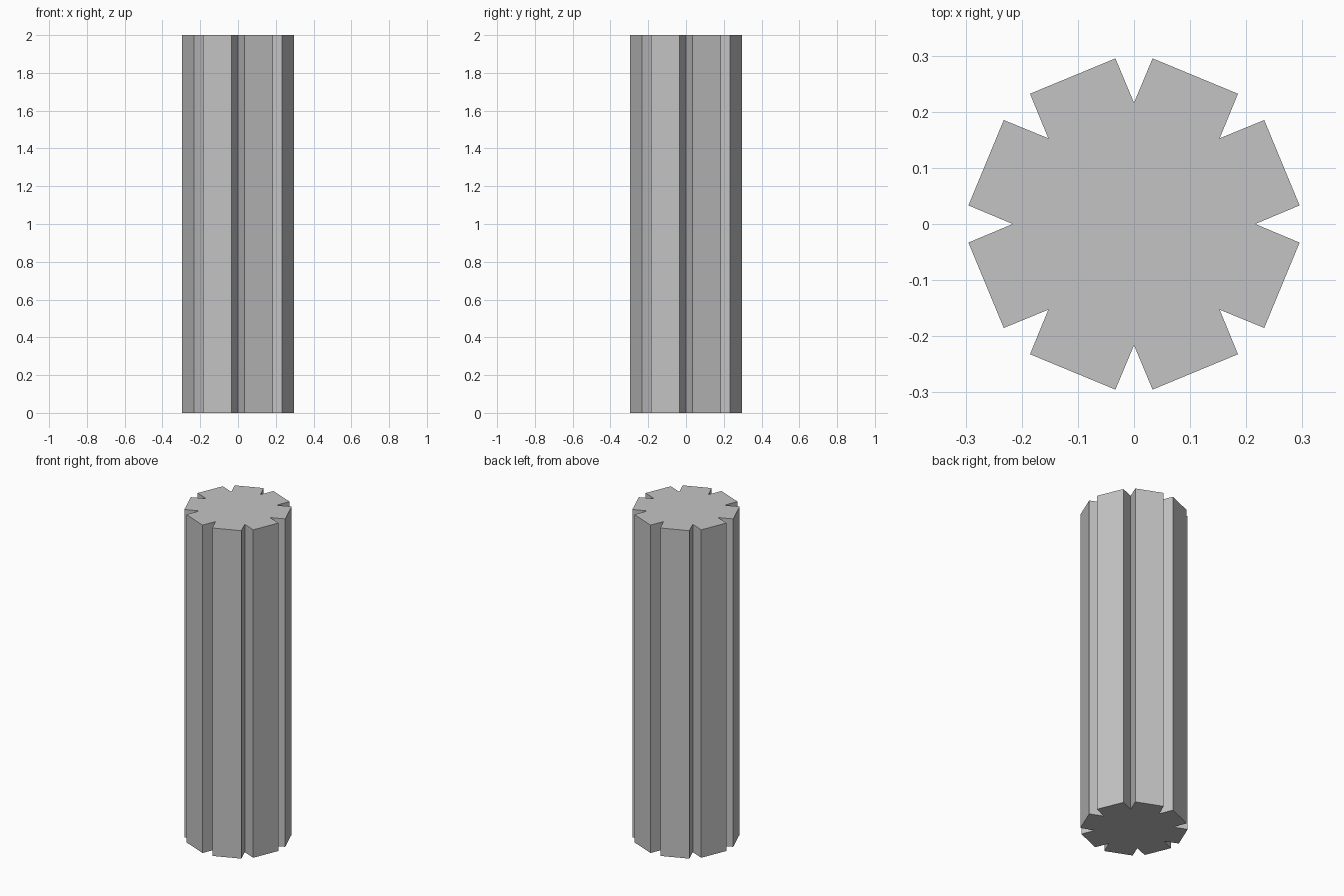
import bpy
import bmesh
from math import cos, sin, radians

cube = bpy.data.objects.get("Cube")
if cube:
    bpy.data.objects.remove(cube, do_unlink=True)

HEIGHT = 2.0
FLUTES = 8
RIDGE_RADIUS = 0.297    # outer corners of each rib
GROOVE_RADIUS = 0.216   # bottom of each V groove
HALF_OPENING = 6.4      # degrees from groove centre to rib corner

# Plain stone grey
stone = bpy.data.materials.new("stone_grey")
stone.use_nodes = True
grey = (0.55, 0.55, 0.55, 1)
stone.diffuse_color = grey
stone.node_tree.nodes["Principled BSDF"].inputs["Base Color"].default_value = grey


def polar(radius, degrees):
    a = radians(degrees)
    return (radius * cos(a), radius * sin(a), 0)


# Fluted outline: rib corner, groove bottom, rib corner, repeated around
outline = []
for i in range(FLUTES):
    centre = i * 360 / FLUTES
    outline += [polar(RIDGE_RADIUS, centre - HALF_OPENING),
                polar(GROOVE_RADIUS, centre),
                polar(RIDGE_RADIUS, centre + HALF_OPENING)]

# Extrude the outline into the column shaft
bm = bmesh.new()
base = bm.faces.new([bm.verts.new(p) for p in outline])
result = bmesh.ops.extrude_face_region(bm, geom=[base], use_keep_orig=True)
top = [v for v in result["geom"] if isinstance(v, bmesh.types.BMVert)]
bmesh.ops.translate(bm, verts=top, vec=(0, 0, HEIGHT))
bmesh.ops.recalc_face_normals(bm, faces=bm.faces)

mesh = bpy.data.meshes.new("column_shaft")
bm.to_mesh(mesh)
bm.free()
mesh.materials.append(stone)
column = bpy.data.objects.new("column_shaft", mesh)
bpy.context.collection.objects.link(column)
